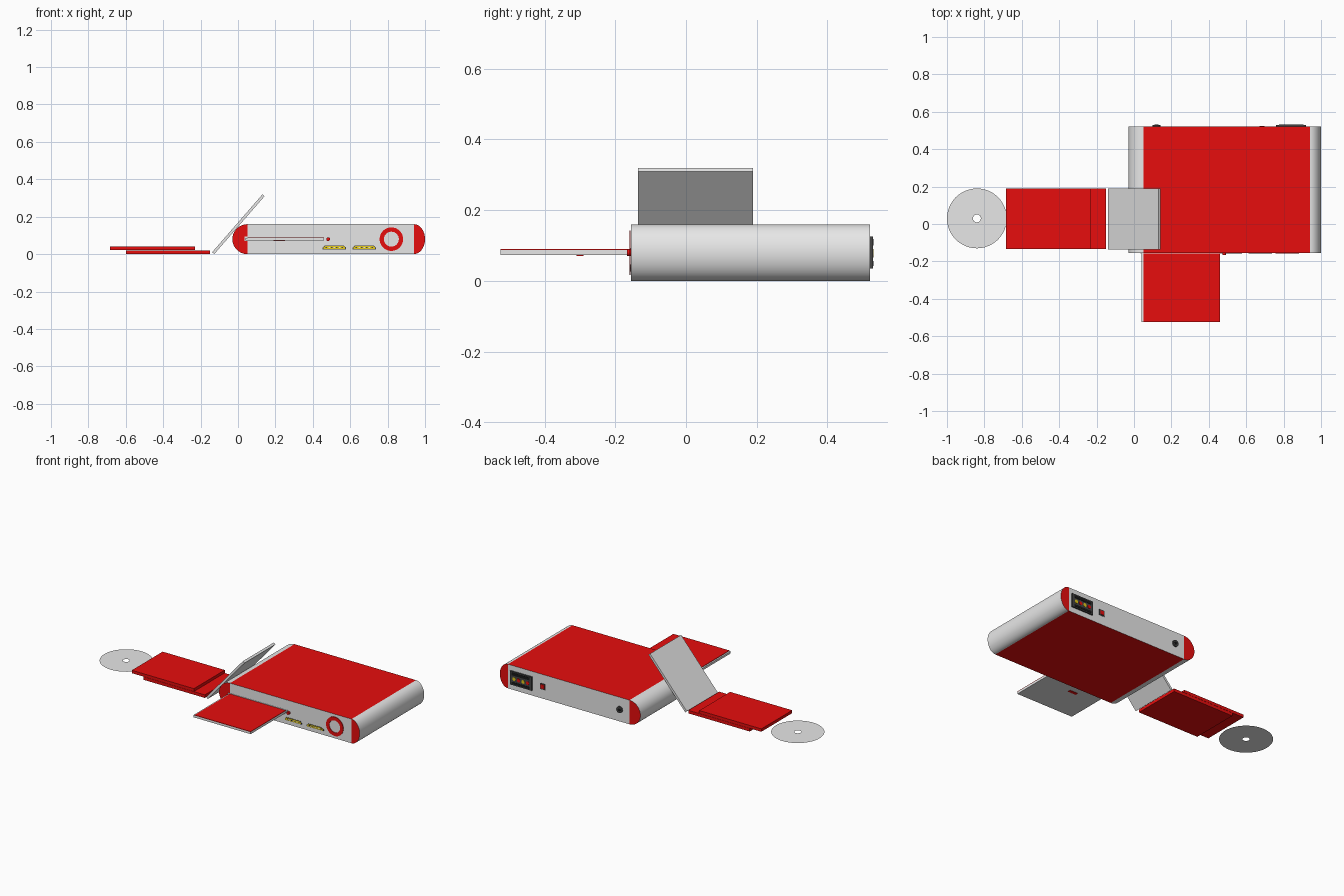
import bpy, bmesh, math
from mathutils import Vector

cube = bpy.data.objects.get("Cube")
if cube:
    bpy.data.objects.remove(cube, do_unlink=True)


def material(name, r, g, b):
    m = bpy.data.materials.new(name)
    m.use_nodes = True
    m.diffuse_color = (r, g, b, 1)
    m.node_tree.nodes["Principled BSDF"].inputs["Base Color"].default_value = (r, g, b, 1)
    return m


RED = material("red", 0.8, 0.004, 0.004)
WHITE = material("white", 0.8, 0.8, 0.8)
GREY = material("dark grey", 0.06, 0.06, 0.06)
BLACK = material("black", 0.01, 0.01, 0.01)
YELLOW = material("yellow", 0.8, 0.6, 0.01)


def finish(name, bm, mats, rule=None, smooth=False):
    """Turn a bmesh into an object; rule picks a material index per face."""
    bmesh.ops.recalc_face_normals(bm, faces=bm.faces)
    if rule:
        for f in bm.faces:
            f.material_index = rule(f)
    me = bpy.data.meshes.new(name)
    bm.to_mesh(me)
    bm.free()
    ob = bpy.data.objects.new(name, me)
    bpy.context.collection.objects.link(ob)
    for m in mats:
        me.materials.append(m)
    if smooth:
        bpy.ops.object.select_all(action='DESELECT')
        ob.select_set(True)
        bpy.context.view_layer.objects.active = ob
        bpy.ops.object.shade_smooth_by_angle(angle=math.radians(30))
    return ob


def box(name, x, y, z, *mats, rule=None):
    bm = bmesh.new()
    bmesh.ops.create_cube(bm, size=1)
    for v in bm.verts:
        v.co = Vector([lo + (c + 0.5) * (hi - lo) for c, (lo, hi) in zip(v.co, (x, y, z))])
    return finish(name, bm, mats, rule)


def prism(name, outline, y0, y1, *mats, rule=None, smooth=False):
    """Extrude an outline of (x, z) points along y."""
    bm = bmesh.new()
    face = bm.faces.new([bm.verts.new((px, y0, pz)) for px, pz in outline])
    ext = bmesh.ops.extrude_face_region(bm, geom=[face])
    for v in ext["geom"]:
        if isinstance(v, bmesh.types.BMVert):
            v.co.y = y1
    return finish(name, bm, mats, rule, smooth)


def circle(cx, cz, r, n=32):
    return [(cx + r * math.cos(math.tau * i / n), cz + r * math.sin(math.tau * i / n))
            for i in range(n)]


# Console body: straight middle with red top and bottom, rounded ends
FRONT, BACK, MID = -0.155, 0.52, 0.08
box("body_middle", (0.05, 0.94), (FRONT, BACK), (0, 0.16), WHITE, RED,
    rule=lambda f: int(abs(f.normal.z) > 0.5))
for name, cx, rx in (("right_end", 0.05, -0.08), ("left_end", 0.94, 0.06)):
    arc = [(cx + rx * math.cos(a), MID + 0.08 * math.sin(a))
           for a in (math.pi * (i / 24 - 0.5) for i in range(25))]
    prism(name, arc, FRONT, BACK, WHITE, RED,
          rule=lambda f: int(abs(f.normal.y) > 0.9), smooth=True)

# Front slot surround and disc tray
box("slot", (0.035, 0.47), (FRONT - 0.002, FRONT), (0.07, 0.093), WHITE)
box("tray", (0.04, 0.46), (-0.525, FRONT), (0.073, 0.087), WHITE)
box("tray_top", (0.05, 0.46), (-0.525, FRONT), (0.087, 0.09), RED)
box("tray_underside_mark", (0.19, 0.25), (-0.31, -0.29), (0.071, 0.073), RED)
prism("eject_button", circle(0.482, MID, 0.01, 16), FRONT - 0.012, FRONT, RED, smooth=True)

# Power ring
bm = bmesh.new()
outer, inner = ([bm.verts.new((x, FRONT - 0.003, z)) for x, z in circle(0.82, MID, r)]
                for r in (0.063, 0.04))
for i in range(32):
    j = (i + 1) % 32
    bm.faces.new((outer[i], outer[j], inner[j], inner[i]))
ring = finish("power_ring", bm, [RED])
solid = ring.modifiers.new("thickness", 'SOLIDIFY')
solid.thickness = 0.003
solid.offset = 0

# Controller ports with pins
for i, cx in enumerate((0.515, 0.675)):
    for label, grow, depth, mat in (("rim", 0.0, 0.002, GREY), ("plate", 0.004, 0.003, YELLOW)):
        w, h = 0.062 - grow, 0.01 - grow / 2
        prism(f"port_{label}_{i + 1}",
              [(cx - w, 0.036 - h), (cx + w, 0.036 - h), (cx + w, 0.036),
               (cx + w * 0.8, 0.036 + h), (cx - w * 0.8, 0.036 + h), (cx - w, 0.036)],
              FRONT - depth, FRONT, mat)
    for k in range(7):
        px = cx + (k - 3) * 0.014
        box(f"port_pin_{i + 1}_{k + 1}", (px - 0.004, px + 0.004),
            (FRONT - 0.004, FRONT), (0.033, 0.039), WHITE if k % 2 else GREY)

# Rear connector panel
box("rear_panel", (0.76, 0.92), (BACK, BACK + 0.009), (0.035, 0.125), GREY)
for name, z0, z1 in (("upper_socket", 0.1, 0.118), ("lower_socket", 0.042, 0.056)):
    box(name, (0.775, 0.905), (BACK, BACK + 0.011), (z0, z1), BLACK)
for i, mat in enumerate((RED, YELLOW, RED, YELLOW)):
    prism(f"rear_jack_{i + 1}", circle(0.79 + i * 0.033, 0.078, 0.012, 16),
          BACK, BACK + 0.011, mat)

# Rear square socket and round power jack
box("rear_socket_rim", (0.665, 0.705), (BACK, BACK + 0.002), (0.06, 0.1), GREY)
box("rear_socket", (0.672, 0.698), (BACK, BACK + 0.004), (0.067, 0.093), RED)
prism("power_jack", circle(0.12, MID, 0.021, 24), BACK, BACK + 0.009, GREY, smooth=True)
prism("power_jack_hole", circle(0.12, MID, 0.01, 16), BACK, BACK + 0.011, BLACK)

# Leaning panel
panel = box("leaning_panel", (-0.205, 0.205), (-0.1625, 0.1625), (-0.0075, 0.0075), WHITE)
panel.location = (0.002, 0.027, 0.16)
panel.rotation_euler.y = -math.radians(49)

# Two stacked flat cases
box("lower_case", (-0.6, -0.15), (-0.133, 0.19), (0, 0.02), RED)
box("upper_case", (-0.685, -0.23), (-0.133, 0.19), (0.021, 0.04), RED)

# Thin disc with a centre hole
bm = bmesh.new()
rim, hole = ([bm.verts.new((x, y, 0.001)) for x, y in circle(-0.84, 0.03, r, 48)]
             for r in (0.16, 0.021))
for i in range(48):
    j = (i + 1) % 48
    bm.faces.new((rim[i], rim[j], hole[j], hole[i]))
bmesh.ops.recalc_face_normals(bm, faces=bm.faces)
if bm.faces[:][0].normal.z < 0:
    bmesh.ops.reverse_faces(bm, faces=bm.faces)
finish("disc", bm, [WHITE])
